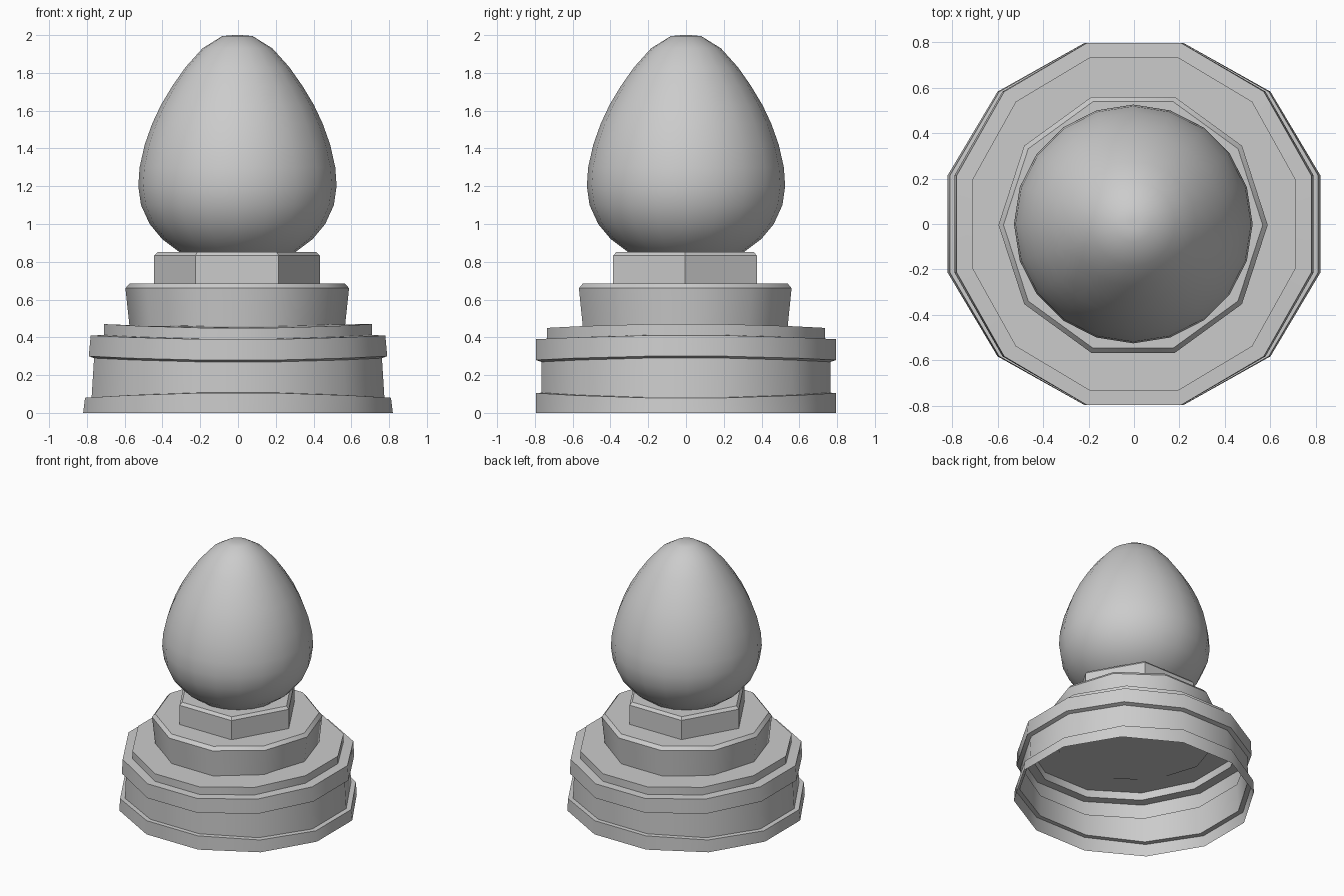
import bpy, bmesh
from math import sin, cos, pi, radians, sqrt

if "Cube" in bpy.data.objects:
    bpy.data.objects.remove(bpy.data.objects["Cube"])


def loft(name, rings, cap_bottom=True, cap_top=True, angle=38):
    """Skin a stack of equal-length rings into one object."""
    bm = bmesh.new()
    loops = [[bm.verts.new(p) for p in ring] for ring in rings]
    n = len(loops[0])
    for a, b in zip(loops, loops[1:]):
        for i in range(n):
            j = (i + 1) % n
            bm.faces.new((a[i], a[j], b[j], b[i]))
    if cap_bottom:
        bm.faces.new(loops[0][::-1])
    if cap_top:
        bm.faces.new(loops[-1])
    me = bpy.data.meshes.new(name)
    bm.to_mesh(me)
    bm.free()
    ob = bpy.data.objects.new(name, me)
    bpy.context.collection.objects.link(ob)
    bpy.ops.object.select_all(action='DESELECT')
    ob.select_set(True)
    bpy.context.view_layer.objects.active = ob
    bpy.ops.object.shade_smooth_by_angle(angle=radians(angle))
    return ob


def ring(r, z, n, cx=0.0, cy=0.0, start=0.0):
    return [(cx + r * cos(start + 2 * pi * i / n),
             cy + r * sin(start + 2 * pi * i / n), z) for i in range(n)]


def base_ring(hx, hy, zx, zy):
    """Twelve-sided ring whose height and width differ along x and y."""
    pts = []
    for i in range(12):
        t = radians(15 + 30 * i)
        z = (zx + zy) / 2 + (zx - zy) / 2 * cos(2 * t) / cos(radians(30))
        pts.append((hx * cos(t) / cos(radians(15)), hy * sin(t) / cos(radians(15)), z))
    return pts


# Hollow stepped base, open underneath
base = [(.82, .795, 0, 0), (.81, .795, .08, .105), (.775, .765, .082, .107),
        (.762, .765, .29, .27), (.79, .795, .30, .28), (.78, .795, .41, .39),
        (.71, .735, .412, .392), (.71, .735, .47, .45)]
loft("stepped_base", [base_ring(*row) for row in base], cap_bottom=False)

# Ten-sided middle tier with chamfered top
tier = [(.57, .455), (.592, .66), (.57, .685)]
loft("middle_tier", [ring(r, z, 10, -.004, -.004) for r, z in tier])

# Hexagonal collar with chamfered top
collar = [(.44, .68), (.44, .832), (.42, .852)]
loft("hex_collar", [ring(r, z, 6, -.005, -.005) for r, z in collar])

# Egg: elliptical underside, tapering upper profile
egg = [(.525 * sqrt(1 - ((1.2 - z) / .43) ** 2), z)
       for z in (.775, .8, .85, .92, 1.0, 1.1)]
egg += [(.525, 1.2), (.518, 1.3), (.491, 1.42), (.452, 1.53), (.405, 1.63),
        (.345, 1.73), (.275, 1.83), (.185, 1.93), (.08, 1.995), (.02, 2.0)]
loft("egg", [ring(r, z, 20, -.003, 0, pi / 2) for r, z in egg], angle=50)
